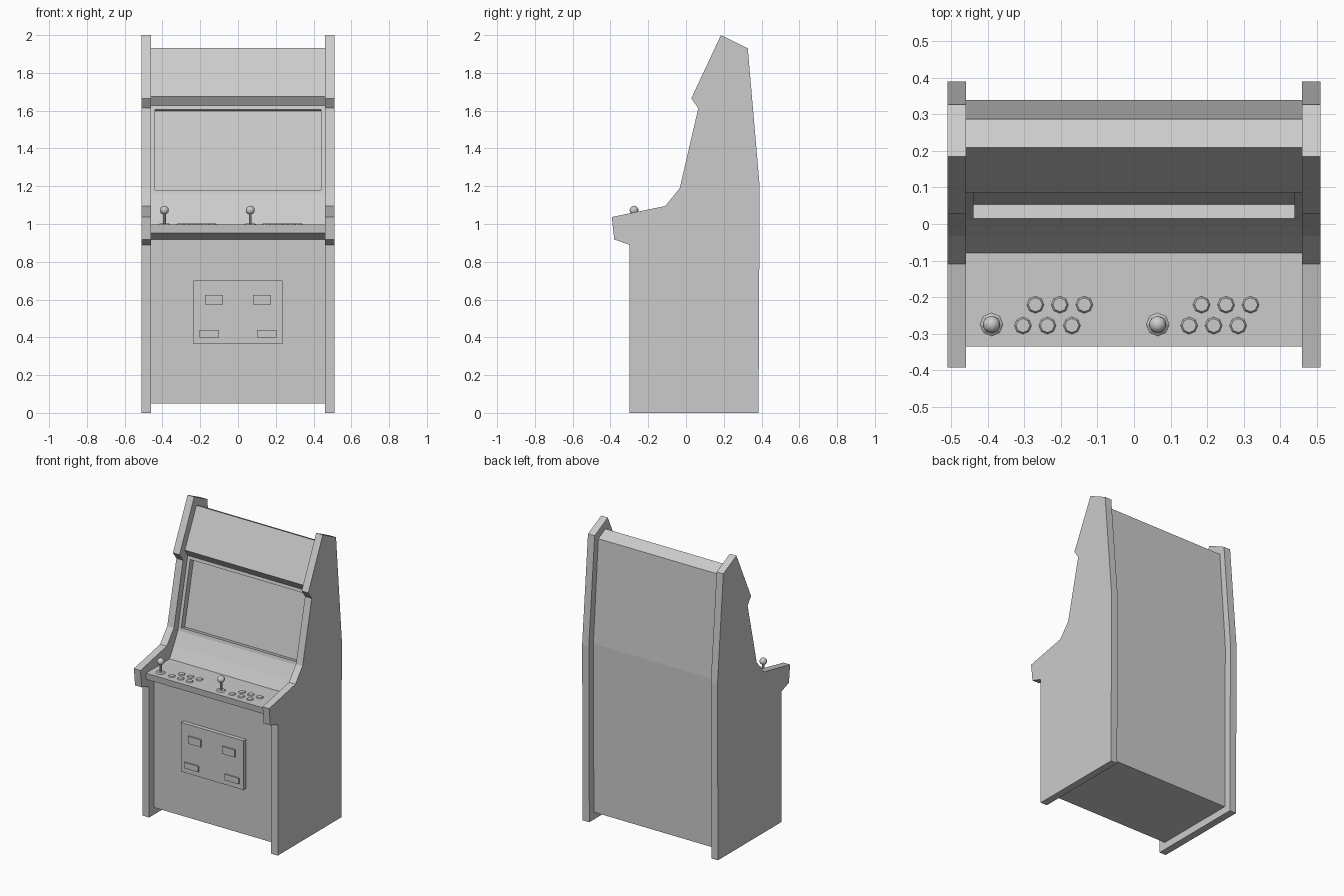
import bpy, bmesh
from mathutils import Vector

cube = bpy.data.objects.get("Cube")
if cube:
    bpy.data.objects.remove(cube, do_unlink=True)

GREY = (0.6, 0.6, 0.6, 1.0)
mat = bpy.data.materials.new("light grey")
mat.use_nodes = True
mat.diffuse_color = GREY
mat.node_tree.nodes["Principled BSDF"].inputs["Base Color"].default_value = GREY


def finish(name, bm, smooth=False):
    bmesh.ops.recalc_face_normals(bm, faces=bm.faces)
    mesh = bpy.data.meshes.new(name)
    for f in bm.faces:
        f.smooth = smooth
    bm.to_mesh(mesh)
    bm.free()
    mesh.materials.append(mat)
    ob = bpy.data.objects.new(name, mesh)
    bpy.context.collection.objects.link(ob)
    return ob


def extrude_profile(points, x0, x1):
    """Prism along x from a side outline of (y, z) points."""
    bm = bmesh.new()
    face = bm.faces.new([bm.verts.new((x0, y, z)) for y, z in points])
    out = bmesh.ops.extrude_face_region(bm, geom=[face])["geom"]
    verts = [v for v in out if isinstance(v, bmesh.types.BMVert)]
    bmesh.ops.translate(bm, verts=verts, vec=(x1 - x0, 0, 0))
    bmesh.ops.recalc_face_normals(bm, faces=bm.faces)
    return bm


def box(name, x0, x1, y0, y1, z0, z1):
    finish(name, extrude_profile([(y0, z0), (y1, z0), (y1, z1), (y0, z1)], x0, x1))


def disc(name, x, y, z, r1, r2, height, sides):
    """Short cone or cylinder standing on height z."""
    bm = bmesh.new()
    bmesh.ops.create_cone(bm, cap_ends=True, segments=sides, radius1=r1, radius2=r2, depth=height)
    bmesh.ops.translate(bm, verts=bm.verts, vec=(x, y, z + height / 2))
    return finish(name, bm)


# Side panels
side = [(-0.3, 0), (-0.3, 0.89), (-0.38, 0.918), (-0.393, 1.037), (-0.11, 1.095),
        (-0.033, 1.19), (0.065, 1.613), (0.028, 1.665), (0.185, 2.0),
        (0.327, 1.93), (0.39, 1.2), (0.384, 0)]
finish("left_side_panel", extrude_profile(side, 0.46, 0.51))
finish("right_side_panel", extrude_profile(side, -0.51, -0.46))

# Cabinet body between the panels
DECK = 0.997
body = [(-0.25, 0.05), (-0.25, 0.918), (-0.33, 0.953), (-0.335, DECK), (-0.08, DECK),
        (-0.035, 1.07), (0.01, 1.158), (0.116, 1.627), (0.085, 1.675),
        (0.21, 1.933), (0.287, 1.895), (0.34, 1.2), (0.335, 0.05)]
bm = extrude_profile(body, -0.46, 0.46)

# Recessed screen in the sloping bezel
mid = Vector((0, 0.063, 1.39))
bezel = min(bm.faces, key=lambda f: (f.calc_center_median() - mid).length + abs(f.normal.x))
inward = -bezel.normal * 0.04
bmesh.ops.inset_region(bm, faces=[bezel], thickness=0.03)
out = bmesh.ops.extrude_face_region(bm, geom=[bezel])["geom"]
bmesh.ops.translate(bm, vec=inward, verts=[v for v in out if isinstance(v, bmesh.types.BMVert)])
if bezel.is_valid:
    bmesh.ops.delete(bm, geom=[bezel], context='FACES_ONLY')
finish("cabinet_body", bm)

# Coin door with four raised plates
box("coin_door", -0.235, 0.235, -0.278, -0.249, 0.365, 0.70)
for label, s in (("left", 1), ("right", -1)):
    box(label + "_coin_slot", *sorted((s * 0.08, s * 0.175)), -0.288, -0.277, 0.575, 0.625)
    box(label + "_coin_return", *sorted((s * 0.1, s * 0.205)), -0.288, -0.277, 0.40, 0.44)

# Two sets of controls: joystick and six buttons
for label, x in (("right", -0.39), ("left", 0.065)):
    y = -0.275
    disc(label + "_joystick_base", x, y, DECK - 0.002, 0.034, 0.024, 0.008, 8)
    disc(label + "_joystick_shaft", x, y, DECK, 0.008, 0.008, 0.065, 10)
    bm = bmesh.new()
    bmesh.ops.create_icosphere(bm, subdivisions=2, radius=0.024)
    bmesh.ops.translate(bm, verts=bm.verts, vec=(x, y, 1.073))
    finish(label + "_joystick_ball", bm, smooth=True)
    for row, (dx, by) in enumerate(((0.086, -0.278), (0.12, -0.221))):
        for i in range(3):
            disc(f"{label}_button_{row * 3 + i + 1}", x + dx + i * 0.067, by,
                 DECK - 0.002, 0.025, 0.019, 0.008, 8)
